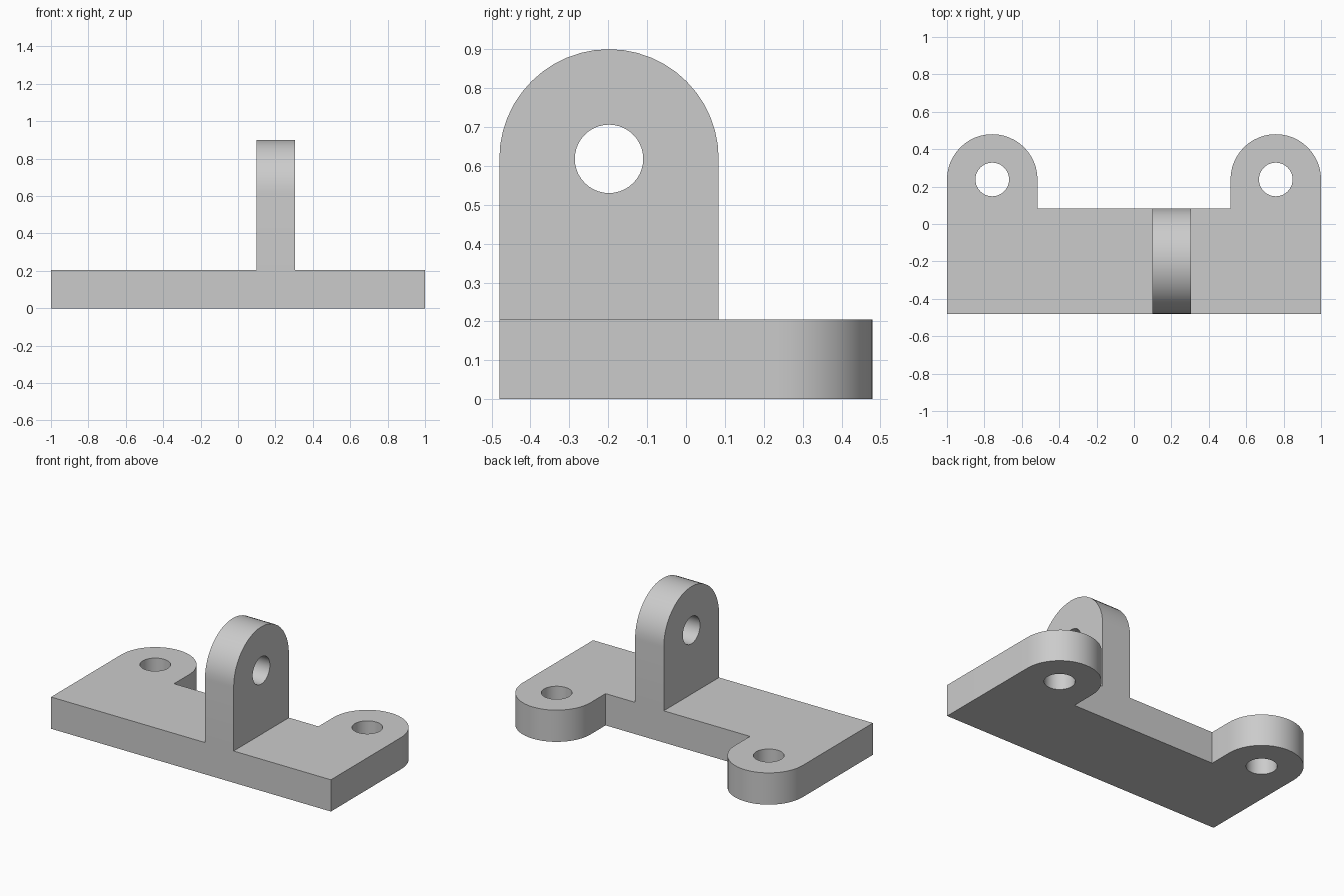
import bpy, bmesh
from math import pi, cos, sin
from mathutils import Matrix

if "Cube" in bpy.data.objects:
    bpy.data.objects.remove(bpy.data.objects["Cube"])

grey = bpy.data.materials.new("plain grey")
grey.diffuse_color = (0.6, 0.6, 0.6, 1)
grey.use_nodes = True
grey.node_tree.nodes["Principled BSDF"].inputs["Base Color"].default_value = grey.diffuse_color


def arc(cx, cy, r, start, end, n):
    """Points along an arc, both ends included."""
    return [(cx + r * cos(start + (end - start) * i / n),
             cy + r * sin(start + (end - start) * i / n)) for i in range(n + 1)]


def circle(cx, cy, r, n=40):
    return arc(cx, cy, r, 0, 2 * pi, n)[:-1]


def extruded(name, loops, depth, matrix=Matrix()):
    """Fill an outline with holes and extrude it into a solid."""
    bm = bmesh.new()
    for loop in loops:
        vs = [bm.verts.new((x, y, 0)) for x, y in loop]
        for a, b in zip(vs, vs[1:] + vs[:1]):
            bm.edges.new((a, b))
    bmesh.ops.triangle_fill(bm, edges=bm.edges[:], use_beauty=True)
    top = bmesh.ops.extrude_face_region(bm, geom=bm.faces[:], use_keep_orig=True)
    bmesh.ops.translate(bm, vec=(0, 0, depth),
                        verts=[g for g in top["geom"] if isinstance(g, bmesh.types.BMVert)])
    bmesh.ops.transform(bm, matrix=matrix, verts=bm.verts[:])
    bmesh.ops.recalc_face_normals(bm, faces=bm.faces[:])
    mesh = bpy.data.meshes.new(name)
    bm.to_mesh(mesh)
    bm.free()
    mesh.materials.append(grey)
    ob = bpy.data.objects.new(name, mesh)
    bpy.context.collection.objects.link(ob)
    return ob


FRONT, BACK, THICK = -0.48, 0.084, 0.205
EAR_X, EAR_Y, EAR_R = 0.758, 0.238, 0.242

# Base plate with two rounded ears, each with a bolt hole
right_ear = arc(EAR_X, EAR_Y, EAR_R, 0, pi, 24) + [(EAR_X - EAR_R, BACK)]
left_ear = [(-x, y) for x, y in reversed(right_ear)]
outline = [(-1, FRONT), (1, FRONT)] + right_ear + left_ear
base = extruded("base_plate", [outline, circle(EAR_X, EAR_Y, 0.09),
                               circle(-EAR_X, EAR_Y, 0.09)], THICK)

# Upright round-topped lug with a pin hole, drawn in the y-z plane
LUG_Y, LUG_Z, LUG_R = -0.198, 0.618, 0.282
profile = [(FRONT, THICK), (BACK, THICK)] + arc(LUG_Y, LUG_Z, LUG_R, 0, pi, 24)
to_side = Matrix(((0, 0, 1, 0.1), (1, 0, 0, 0), (0, 1, 0, 0), (0, 0, 0, 1)))
lug = extruded("upright_lug", [profile, circle(LUG_Y, LUG_Z, 0.088)], 0.205, to_side)

# Join both into one solid
join = base.modifiers.new("join", "BOOLEAN")
join.operation, join.solver, join.object = "UNION", "EXACT", lug
bpy.context.view_layer.objects.active = base
base.select_set(True)
bpy.ops.object.modifier_apply(modifier="join")
bpy.data.objects.remove(lug)
base.name = "bracket"
bpy.ops.object.shade_smooth_by_angle(angle=pi / 6)
